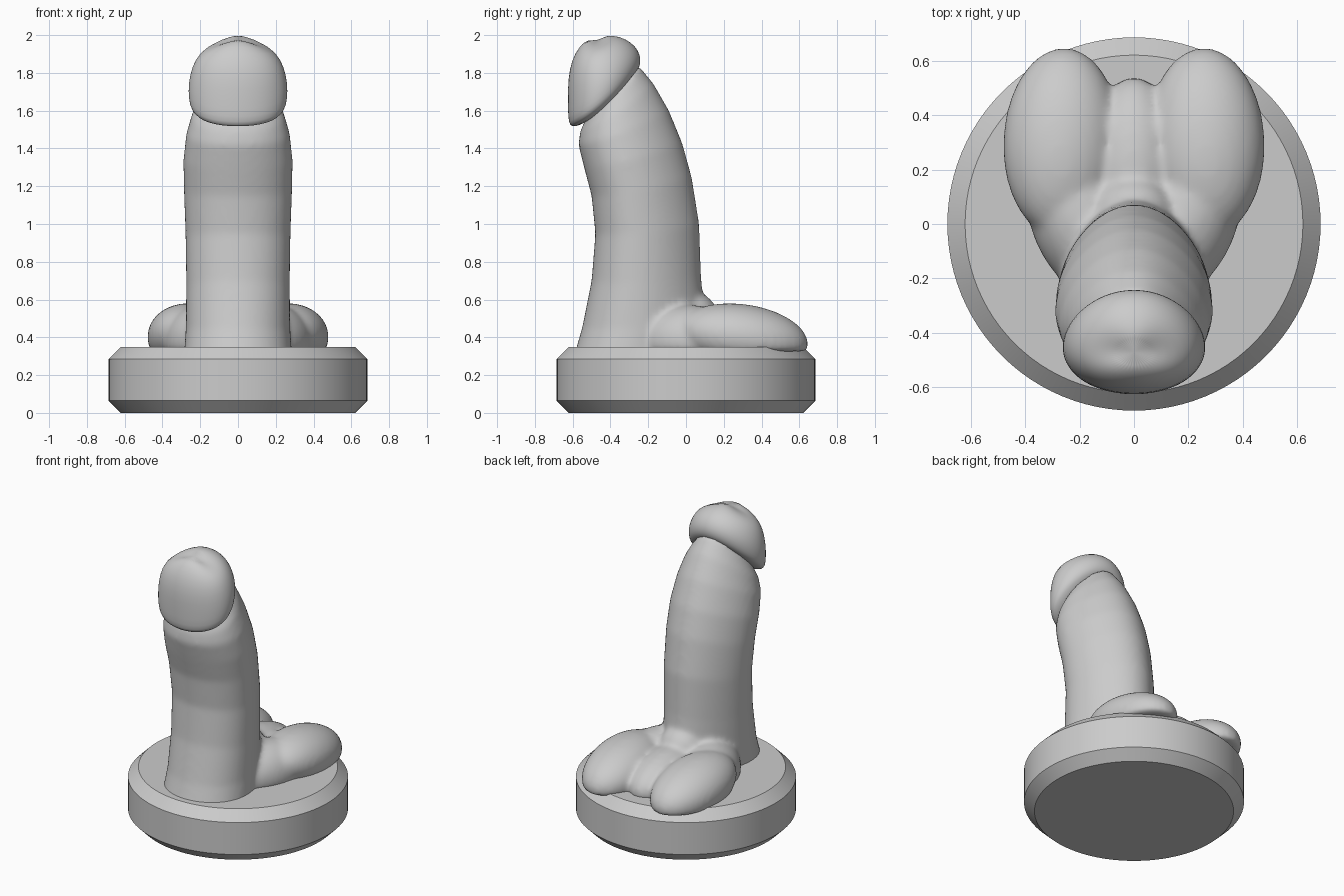
import bpy, bmesh, math
from mathutils import Matrix, Vector

cube = bpy.data.objects.get("Cube")
if cube:
    bpy.data.objects.remove(cube)

grey = bpy.data.materials.new("plain grey")
grey.use_nodes = True
grey.diffuse_color = (0.6, 0.6, 0.6, 1)
grey.node_tree.nodes["Principled BSDF"].inputs["Base Color"].default_value = (0.6, 0.6, 0.6, 1)


def finish(bm, name, angle=180):
    bmesh.ops.recalc_face_normals(bm, faces=bm.faces)
    mesh = bpy.data.meshes.new(name)
    bm.to_mesh(mesh)
    bm.free()
    mesh.materials.append(grey)
    ob = bpy.data.objects.new(name, mesh)
    bpy.context.collection.objects.link(ob)
    bpy.ops.object.select_all(action="DESELECT")
    ob.select_set(True)
    bpy.context.view_layer.objects.active = ob
    bpy.ops.object.shade_smooth_by_angle(angle=math.radians(angle))
    return ob


def skin(bm, rings):
    for a, b in zip(rings, rings[1:]):
        for i in range(len(a)):
            j = (i + 1) % len(a)
            bm.faces.new((a[i], a[j], b[j], b[i]))
    bm.faces.new(rings[0])
    bm.faces.new(rings[-1])


def loft(bm, sections, sag, taper, count=48):
    """Tilted egg-shaped rings: front y, z, back y, z, half width."""
    rings = []
    for fy, fz, by, bz, w in sections:
        ring = []
        for i in range(count):
            a = 2 * math.pi * i / count
            s, c = math.sin(a), math.cos(a)
            t = (1 + s) / 2
            x = w * c * (1 - taper * s)
            ring.append(bm.verts.new((x, fy + (by - fy) * t, fz + (bz - fz) * t - sag * c * c)))
        rings.append(ring)
    skin(bm, rings)


def blob(bm, centre, radii, tilt=0, turn=0, floor=0.325):
    m = (Matrix.Translation(centre) @ Matrix.Rotation(turn, 4, "Z")
         @ Matrix.Rotation(tilt, 4, "X") @ Matrix.Diagonal((*radii, 1)))
    new = bmesh.ops.create_uvsphere(bm, u_segments=40, v_segments=24, radius=1, matrix=m)
    for v in new["verts"]:
        v.co.z = max(v.co.z, floor)


# Round base with bevelled rims
bm = bmesh.new()
rings = []
for r, z in ((0.62, 0), (0.685, 0.065), (0.685, 0.285), (0.62, 0.35)):
    rings.append([bm.verts.new((r * math.cos(math.tau * i / 96), r * math.sin(math.tau * i / 96), z))
                  for i in range(96)])
skin(bm, rings)
finish(bm, "base", 25)

# Curved shaft, blended into the two rear lobes
bm = bmesh.new()
loft(bm, [
    (-0.60, 0.28, 0.06, 0.28, 0.285),
    (-0.55, 0.45, 0.10, 0.50, 0.272),
    (-0.50, 0.70, 0.08, 0.72, 0.270),
    (-0.48, 0.95, 0.07, 1.00, 0.274),
    (-0.50, 1.15, 0.03, 1.25, 0.282),
    (-0.54, 1.30, -0.02, 1.43, 0.285),
    (-0.57, 1.42, -0.09, 1.60, 0.270),
    (-0.56, 1.49, -0.17, 1.74, 0.240),
    (-0.53, 1.56, -0.25, 1.84, 0.190),
], 0.02, 0.18)
for side in (-1, 1):
    blob(bm, Vector((side * 0.265, 0.30, 0.40)), (0.215, 0.35, 0.175), -0.14, side * 0.04)
    blob(bm, Vector((side * 0.19, 0.02, 0.38)), (0.19, 0.30, 0.19), 0, -side * 0.35)
blob(bm, Vector((0, 0.22, 0.38)), (0.17, 0.32, 0.17), -0.1)
blob(bm, Vector((0, 0.04, 0.50)), (0.15, 0.13, 0.14))
body = finish(bm, "shaft_and_lobes")
remesh = body.modifiers.new("blend", "REMESH")
remesh.mode = "VOXEL"
remesh.voxel_size = 0.016
remesh.use_smooth_shade = True
smooth = body.modifiers.new("soften", "SMOOTH")
smooth.factor = 0.5
smooth.iterations = 10

# Rounded cap with a slanted lower rim
bm = bmesh.new()
loft(bm, [
    (-0.52, 1.54, -0.29, 1.78, 0.150),
    (-0.59, 1.512, -0.26, 1.81, 0.225),
    (-0.615, 1.52, -0.245, 1.835, 0.250),
    (-0.625, 1.56, -0.24, 1.865, 0.260),
    (-0.625, 1.66, -0.245, 1.90, 0.262),
    (-0.625, 1.77, -0.27, 1.945, 0.245),
    (-0.605, 1.87, -0.32, 1.98, 0.210),
    (-0.565, 1.94, -0.37, 1.995, 0.150),
    (-0.52, 1.98, -0.42, 2.0, 0.070),
], 0.03, 0.1)
cap = finish(bm, "rounded_cap")
sub = cap.modifiers.new("round", "SUBSURF")
sub.levels = sub.render_levels = 1
